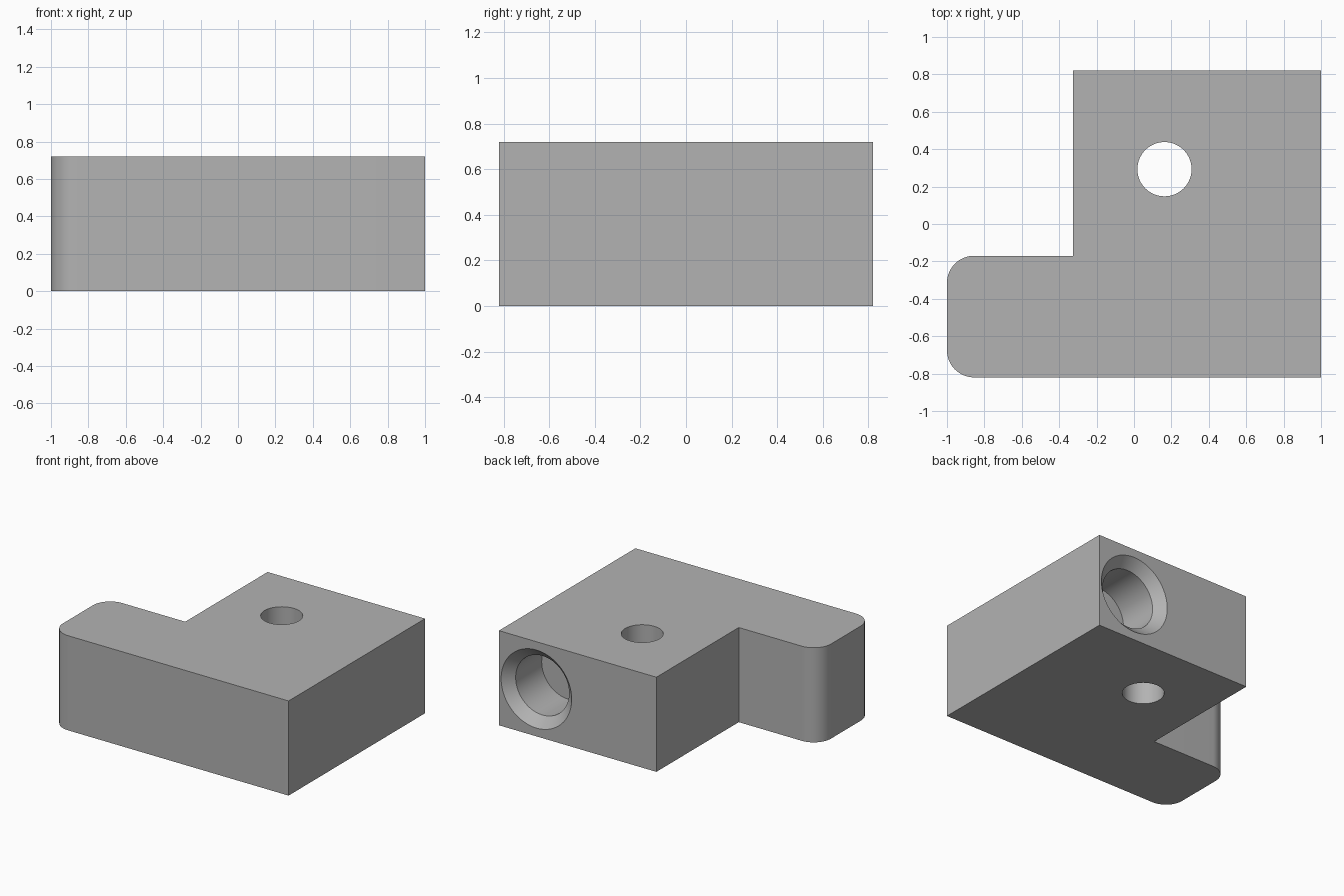
import bpy
import bmesh
from math import cos, sin, pi

default = bpy.data.objects.get("Cube")
if default:
    bpy.data.objects.remove(default, do_unlink=True)

HEIGHT = 0.72
LEFT, RIGHT, FRONT, BACK = 1.0, -1.0, -0.82, 0.82
STEP_X, STEP_Y = -0.325, -0.17
CORNER = 0.145

grey = bpy.data.materials.new("plain grey")
grey.use_nodes = True
colour = (0.45, 0.45, 0.45, 1)
grey.diffuse_color = colour
grey.node_tree.nodes["Principled BSDF"].inputs["Base Color"].default_value = colour


def make_object(name, bm):
    bmesh.ops.recalc_face_normals(bm, faces=bm.faces)
    mesh = bpy.data.meshes.new(name)
    bm.to_mesh(mesh)
    bm.free()
    mesh.materials.append(grey)
    obj = bpy.data.objects.new(name, mesh)
    bpy.context.collection.objects.link(obj)
    return obj


def arc(cx, cy, start, end, steps=16):
    angles = [start + (end - start) * i / steps for i in range(steps + 1)]
    return [(cx + CORNER * cos(a), cy + CORNER * sin(a)) for a in angles]


def turned_cutter(name, profile, place, segments=64):
    """Closed solid from (radius, depth) rings; place maps a local point to the model."""
    bm = bmesh.new()
    rings = []
    for radius, depth in profile:
        angles = [2 * pi * i / segments for i in range(segments)]
        rings.append([bm.verts.new(place(radius * cos(a), radius * sin(a), depth))
                      for a in angles])
    for low, high in zip(rings, rings[1:]):
        for i in range(segments):
            j = (i + 1) % segments
            bm.faces.new((low[i], low[j], high[j], high[i]))
    bm.faces.new(rings[0])
    bm.faces.new(rings[-1])
    cutter = make_object(name, bm)
    cutter.hide_render = True
    return cutter


# L-shaped block with two rounded corners on the end of its arm
outline = [(LEFT, FRONT), (LEFT, BACK), (STEP_X, BACK), (STEP_X, STEP_Y)]
outline += arc(RIGHT + CORNER, STEP_Y - CORNER, pi / 2, pi)
outline += arc(RIGHT + CORNER, FRONT + CORNER, pi, 3 * pi / 2)
bm = bmesh.new()
base = bm.faces.new([bm.verts.new((x, y, 0)) for x, y in outline])
raised = bmesh.ops.extrude_face_region(bm, geom=[base])["geom"]
bmesh.ops.translate(bm, vec=(0, 0, HEIGHT),
                    verts=[g for g in raised if isinstance(g, bmesh.types.BMVert)])
block = make_object("l_shaped_block", bm)

# Vertical through hole, and a chamfered blind hole in the back face
cutters = [
    turned_cutter("through_hole_cutter", [(0.145, -0.1), (0.145, HEIGHT + 0.1)],
                  lambda u, v, d: (0.163 + u, 0.293 + v, d)),
    turned_cutter("blind_hole_cutter",
                  [(0.317, -0.02), (0.225, 0.072), (0.225, 0.385)],
                  lambda u, v, d: (0.685 + u, BACK - d, HEIGHT / 2 + v)),
]
bpy.ops.object.select_all(action="DESELECT")
block.select_set(True)
bpy.context.view_layer.objects.active = block
for cutter in cutters:
    cut = block.modifiers.new(cutter.name, "BOOLEAN")
    cut.operation = "DIFFERENCE"
    cut.solver = "EXACT"
    cut.object = cutter
    bpy.ops.object.modifier_apply(modifier=cut.name)
    bpy.data.objects.remove(cutter, do_unlink=True)

bpy.ops.object.shade_smooth_by_angle(angle=pi / 6)
